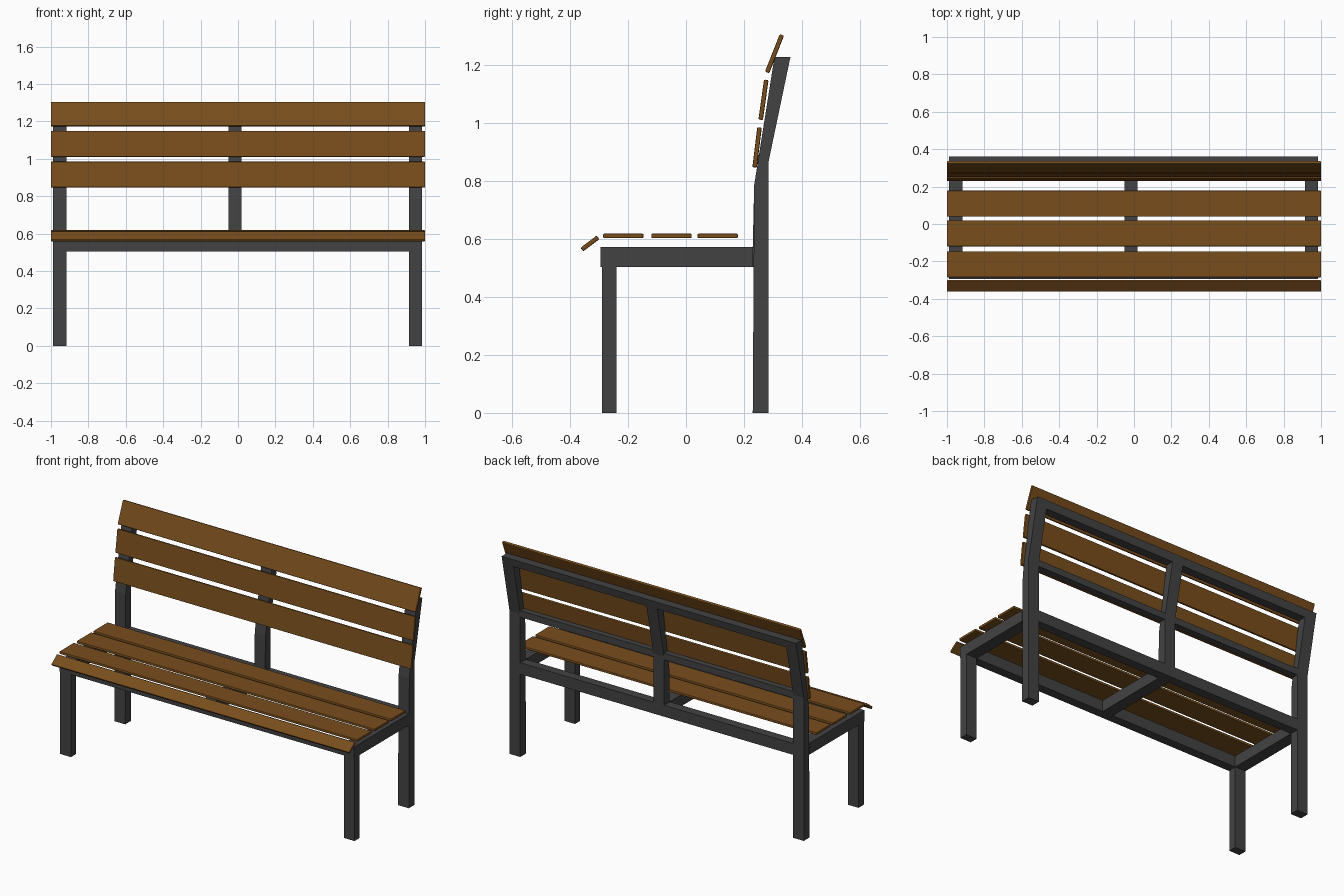
import bpy, bmesh
from math import radians

if "Cube" in bpy.data.objects:
    bpy.data.objects.remove(bpy.data.objects["Cube"])


def material(name, color):
    m = bpy.data.materials.new(name)
    m.diffuse_color = color
    m.use_nodes = True
    m.node_tree.nodes["Principled BSDF"].inputs["Base Color"].default_value = m.diffuse_color
    return m


STEEL = material("dark_steel", (0.055, 0.055, 0.055, 1))
WOOD = material("brown_wood", (0.19, 0.075, 0.012, 1))


def prism(name, profile, x0, x1, mat):
    """Extrude a (y, z) profile along x."""
    bm = bmesh.new()
    a = [bm.verts.new((x0, y, z)) for y, z in profile]
    b = [bm.verts.new((x1, y, z)) for y, z in profile]
    n = len(profile)
    bm.faces.new(a)
    bm.faces.new(b[::-1])
    for i in range(n):
        j = (i + 1) % n
        bm.faces.new((a[i], b[i], b[j], a[j]))
    bmesh.ops.recalc_face_normals(bm, faces=bm.faces)
    me = bpy.data.meshes.new(name)
    bm.to_mesh(me)
    bm.free()
    ob = bpy.data.objects.new(name, me)
    bpy.context.collection.objects.link(ob)
    me.materials.append(mat)
    return ob


def bar(name, x0, x1, y0, y1, z0, z1):
    return prism(name, [(y0, z0), (y1, z0), (y1, z1), (y0, z1)], x0, x1, STEEL)


def slat(name, y, z, width, tilt):
    """Full-length plank centred at (y, z), tilted about x, edges eased."""
    w, t = width / 2, 0.0078
    ob = prism(name, [(-w, -t), (w, -t), (w, t), (-w, t)], -1, 1, WOOD)
    ob.location = (0, y, z)
    ob.rotation_euler.x = radians(tilt)
    bev = ob.modifiers.new("eased_edges", 'BEVEL')
    bev.width = 0.004
    bev.segments = 2


# Frame stations across the width
LEFT, MID, RIGHT = (-0.99, -0.918), (-0.052, 0.02), (0.913, 0.985)
Z0, Z1 = 0.503, 0.572


def back_post(name, xs, base):
    prism(name, [(0.23, base), (0.285, base), (0.285, 0.868), (0.36, 1.227),
                 (0.305, 1.227), (0.235, 0.785)], *xs, STEEL)


# Legs, bent back posts and seat side rails
for side, xs in (("left", LEFT), ("right", RIGHT)):
    bar(f"{side}_front_leg", *xs, -0.29, -0.24, 0, Z0)
    back_post(f"{side}_back_post", xs, 0)
    bar(f"{side}_seat_rail", *xs, -0.24, 0.23, Z0, Z1)
back_post("middle_back_post", MID, Z1)
bar("middle_seat_rail", *MID, -0.24, 0.23, Z0, Z1)

# Long rails
bar("front_seat_rail", LEFT[0], RIGHT[1], -0.295, -0.24, Z0, Z1)
bar("rear_seat_rail", LEFT[1], RIGHT[0], 0.23, 0.285, Z0, Z1)
for i, (x0, x1) in enumerate(((LEFT[1], MID[0]), (MID[1], RIGHT[0])), 1):
    bar(f"back_middle_rail_{i}", x0, x1, 0.247, 0.285, 0.848, 0.888)
    prism(f"back_top_rail_{i}", [(0.298, 1.18), (0.35, 1.18), (0.36, 1.227),
                                 (0.305, 1.227)], x0, x1, STEEL)

# Seat slats
slat("seat_front_slat", -0.331, 0.584, 0.070, 37)
for i, y in enumerate((-0.216, -0.05, 0.109), 1):
    slat(f"seat_slat_{i}", y, 0.610, 0.139, 0)

# Backrest slats
for i, (y, z, tilt) in enumerate(((0.245, 0.915, 83), (0.267, 1.079, 82),
                                  (0.305, 1.238, 68.5)), 1):
    slat(f"back_slat_{i}", y, z, 0.139, tilt)
